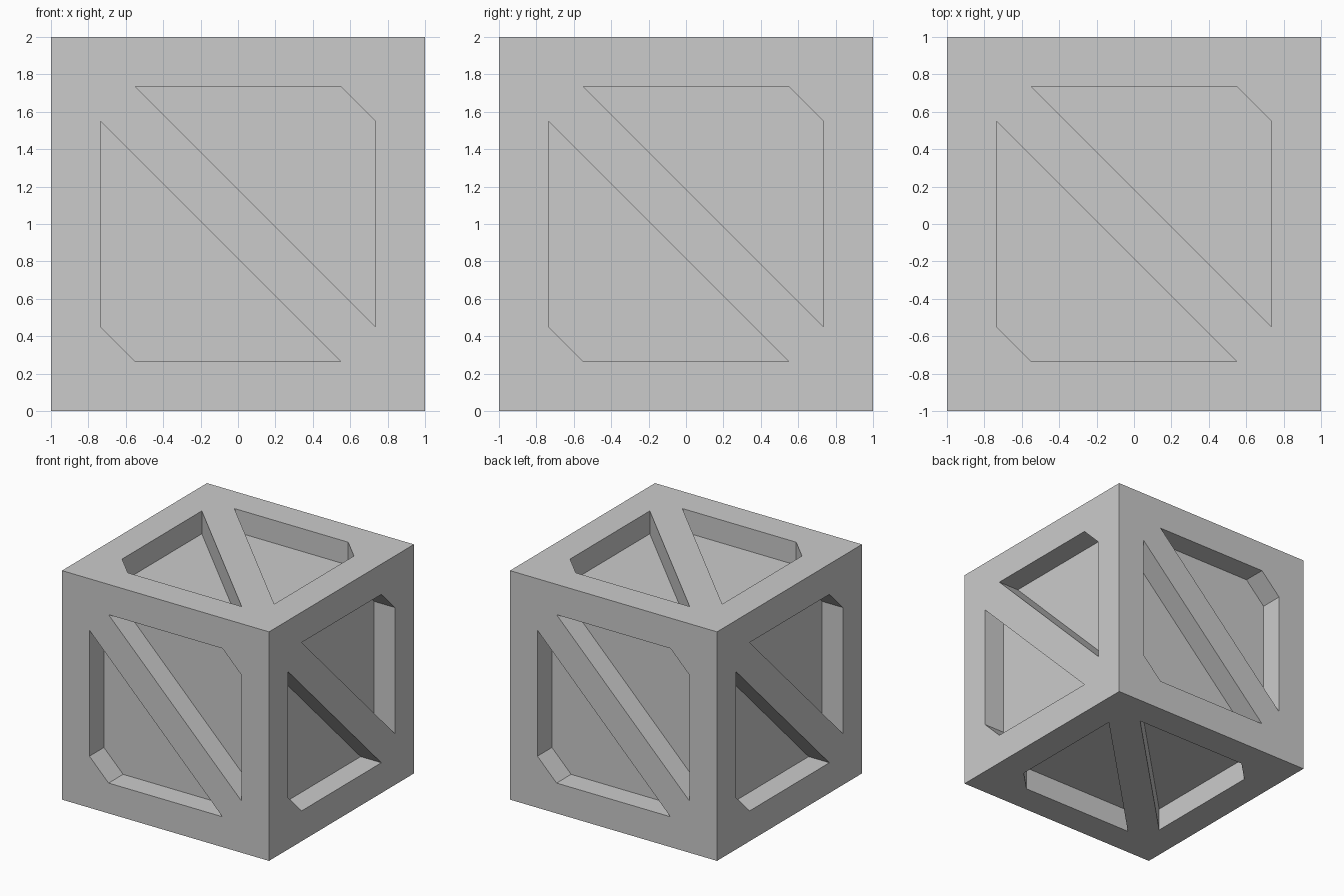
import bpy, bmesh
from math import radians
from mathutils import Matrix, Vector

if "Cube" in bpy.data.objects:
    bpy.data.objects.remove(bpy.data.objects["Cube"])

HALF, DEPTH = 1.0, 0.2
A, B = 0.735, 0.55   # panel border and chamfer / brace corner positions
PANEL = [(-B, A), (B, A), (A, B), (A, -B)]   # panel above the diagonal brace


def add_prism(bm, outline, rot):
    """Prism sunk into the front face, then turned to another side."""
    rings = []
    for y in (-HALF - 0.1, -HALF + DEPTH):
        rings.append([bm.verts.new(rot @ Vector((x, y, z))) for x, z in outline])
    outer, inner = rings
    bm.faces.new(outer)
    bm.faces.new(inner[::-1])
    n = len(outline)
    for i in range(n):
        j = (i + 1) % n
        bm.faces.new((outer[i], inner[i], inner[j], outer[j]))


# crate body
bpy.ops.mesh.primitive_cube_add(size=2 * HALF, location=(0, 0, HALF))
crate = bpy.context.object
crate.name = "crate"

# two recessed panels on each of the six sides
bm = bmesh.new()
turns = [Matrix.Rotation(radians(a), 3, 'Z') for a in (0, 90, 180, 270)]
turns += [Matrix.Rotation(radians(a), 3, 'X') for a in (-90, 90)]
for rot in turns:
    for s in (1, -1):
        add_prism(bm, [(s * x, s * z) for x, z in PANEL], rot)
bmesh.ops.recalc_face_normals(bm, faces=bm.faces)
mesh = bpy.data.meshes.new("panel_cutter")
bm.to_mesh(mesh)
bm.free()
cutter = bpy.data.objects.new("panel_cutter", mesh)
cutter.location.z = HALF
cutter.hide_render = True
bpy.context.collection.objects.link(cutter)

# cut the panels and drop the cutter
mod = crate.modifiers.new("recesses", 'BOOLEAN')
mod.operation = 'DIFFERENCE'
mod.solver = 'EXACT'
mod.object = cutter
bpy.context.view_layer.objects.active = crate
bpy.ops.object.modifier_apply(modifier=mod.name)
bpy.data.objects.remove(cutter)
